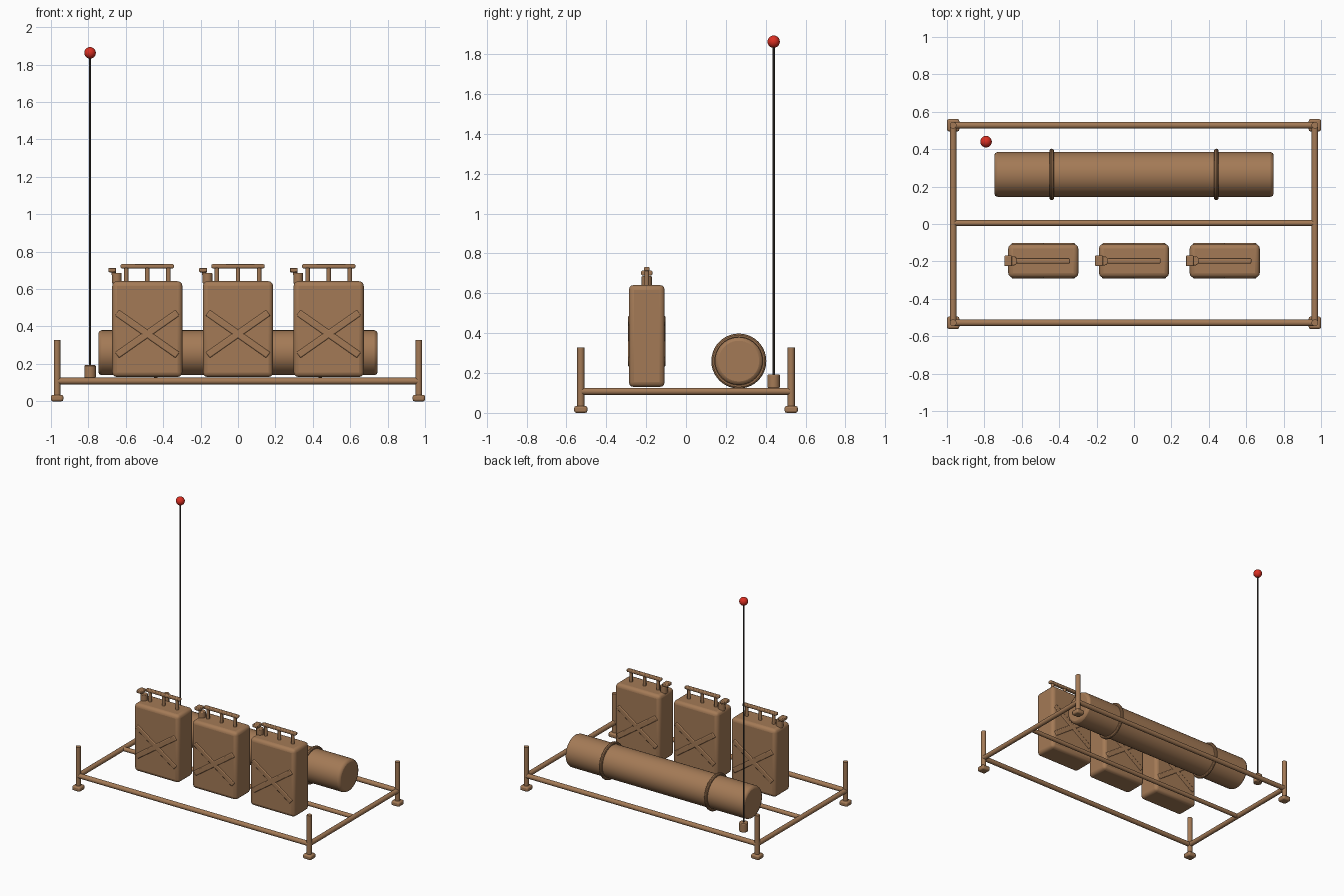
import bpy
import math
from mathutils import Vector

if "Cube" in bpy.data.objects:
    bpy.data.objects.remove(bpy.data.objects["Cube"])


def material(name, rgb):
    m = bpy.data.materials.new(name)
    m.diffuse_color = (*rgb, 1)
    m.use_nodes = True
    m.node_tree.nodes["Principled BSDF"].inputs["Base Color"].default_value = m.diffuse_color
    return m


BROWN = material("tan brown", (0.37, 0.195, 0.093))
DARK = material("dark grey", (0.05, 0.044, 0.038))
RED = material("red", (0.70, 0.028, 0.016))


def finish(name, mat, bevel=0.0, segments=2):
    """Name, colour, bevel and smooth the active object."""
    ob = bpy.context.object
    ob.name = name
    ob.data.materials.append(mat)
    if bevel:
        mod = ob.modifiers.new("bevel", 'BEVEL')
        mod.width = bevel
        mod.segments = segments
        mod.limit_method = 'ANGLE'
        mod.angle_limit = math.radians(40)
    bpy.ops.object.shade_smooth_by_angle(angle=math.radians(35))
    return ob


def box(name, loc, size, bevel=0.0, segments=2, tilt=0.0, mat=BROWN):
    bpy.ops.mesh.primitive_cube_add(size=1, location=loc)
    ob = bpy.context.object
    ob.scale = size
    bpy.ops.object.transform_apply(location=False, rotation=False, scale=True)
    ob.rotation_euler.y = tilt
    return finish(name, mat, bevel, segments)


def rod(name, a, b, r, sides=16, bevel=0.0, mat=BROWN):
    a, b = Vector(a), Vector(b)
    d = b - a
    bpy.ops.mesh.primitive_cylinder_add(
        vertices=sides, radius=r, depth=d.length, location=(a + b) / 2,
        rotation=d.to_track_quat('Z', 'Y').to_euler())
    return finish(name, mat, bevel)


# Rack frame: rails, corner posts and feet
PX, PY, RZ = 0.967, 0.528, 0.108
for s in (-1, 1):
    rod("long_rail", (-PX, s * PY, RZ), (PX, s * PY, RZ), 0.018)
    rod("end_rail", (s * PX, -PY, RZ), (s * PX, PY, RZ), 0.018)
    for t in (-1, 1):
        rod("corner_post", (s * PX, t * PY, 0.02), (s * PX, t * PY, 0.328), 0.018)
        box("foot", (s * PX, t * PY, 0.0175), (0.066, 0.066, 0.035), 0.01)
rod("middle_rail", (-PX, 0.005, RZ), (PX, 0.005, RZ), 0.016)

# Long roll with two straps
RY, ROLL_Z = 0.265, 0.26
rod("roll", (-0.747, RY, ROLL_Z), (0.747, RY, ROLL_Z), 0.12, 40, 0.018)
for x in (-0.44, 0.44):
    bpy.ops.mesh.primitive_torus_add(
        location=(x, RY, ROLL_Z), rotation=(0, math.pi / 2, 0),
        major_radius=0.126, minor_radius=0.012,
        major_segments=40, minor_segments=10)
    finish("roll_strap", BROWN)

# Fuel cans
CY = -0.197
for cx in (-0.485, 0.0, 0.485):
    box("can_body", (cx, CY, 0.386), (0.375, 0.18, 0.512), 0.025, 3)
    for side in (-1, 1):
        for tilt in (-1, 1):
            box("can_cross_rib", (cx, CY + side * 0.086, 0.36),
                (0.395, 0.018, 0.038), 0.006, 2, tilt * math.radians(35))
    # Carrying handle on three stubs
    for dx in (-0.113, 0, 0.113):
        rod("handle_stub", (cx + dx, CY, 0.63), (cx + dx, CY, 0.72), 0.012, 12)
    box("handle_bar", (cx, CY, 0.722), (0.285, 0.028, 0.022), 0.006)
    # Spout and cap
    rod("spout", (cx - 0.163, CY, 0.63), (cx - 0.163, CY, 0.686), 0.026, 12, 0.004)
    rod("cap_stem", (cx - 0.180, CY, 0.675), (cx - 0.180, CY, 0.70), 0.012, 12)
    box("spout_cap", (cx - 0.187, CY, 0.702), (0.042, 0.056, 0.024), 0.005)

# Whip antenna
AX, AY = -0.791, 0.44
rod("antenna_base", (AX, AY, 0.125), (AX, AY, 0.193), 0.031, 20, 0.005)
rod("antenna_whip", (AX, AY, 0.19), (AX, AY, 1.85), 0.006, 10, mat=DARK)
bpy.ops.mesh.primitive_uv_sphere_add(segments=20, ring_count=12, radius=0.031,
                                     location=(AX, AY, 1.863))
finish("antenna_ball", RED)
